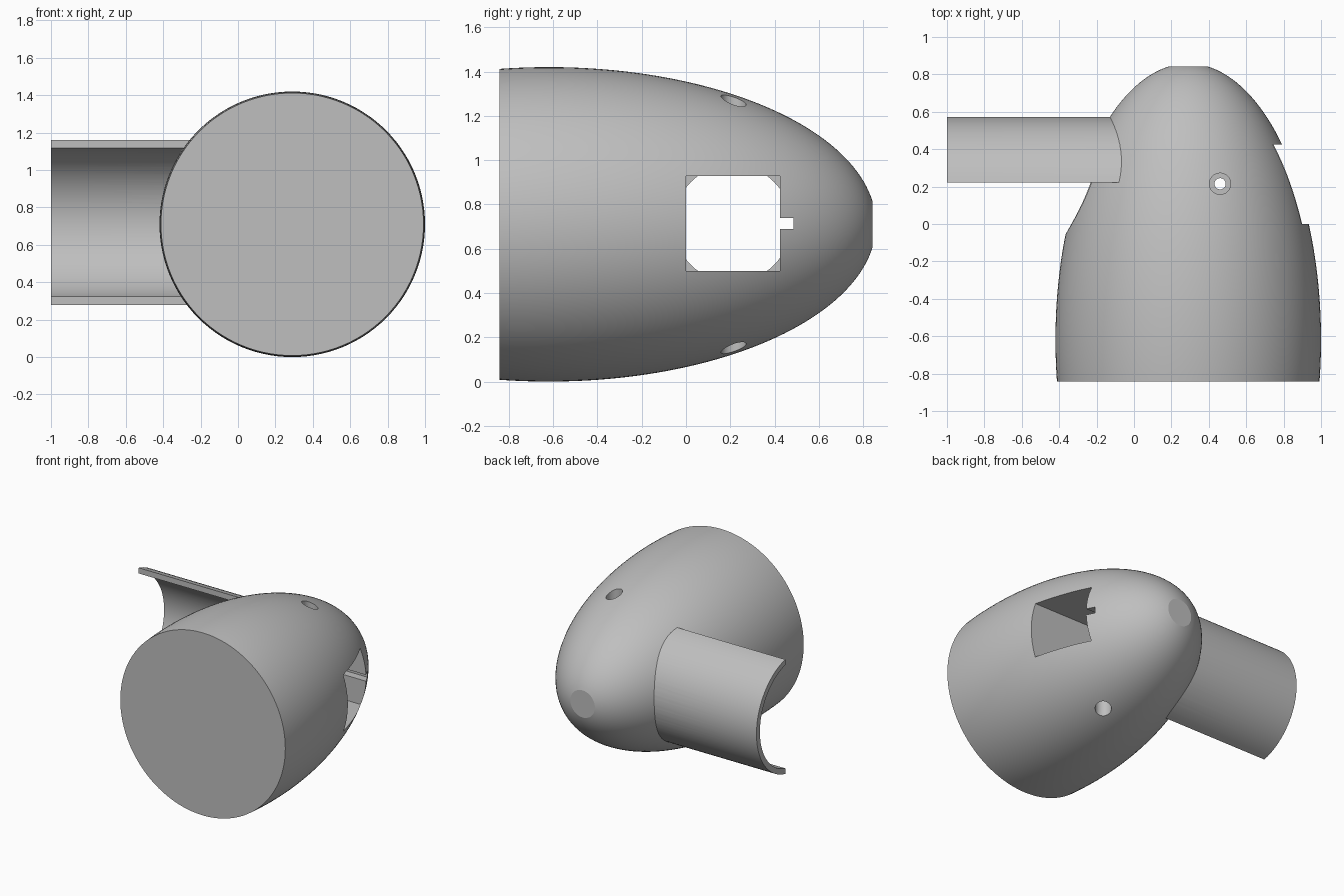
import bpy, bmesh
from math import sin, cos, pi, asin, acos, radians, sqrt

if "Cube" in bpy.data.objects:
    bpy.data.objects.remove(bpy.data.objects["Cube"], do_unlink=True)

CX, CZ = 0.29, 0.71          # axis of the shell
WY, WZ = 0.21, 0.714         # centre of the side opening

grey = bpy.data.materials.new("plain_grey")
grey.use_nodes = True
colour = (0.52, 0.52, 0.52, 1)
grey.diffuse_color = colour
grey.node_tree.nodes["Principled BSDF"].inputs["Base Color"].default_value = colour


def loft(name, rings):
    """Closed solid through matching rings of points."""
    bm = bmesh.new()
    loops = [[bm.verts.new(p) for p in ring] for ring in rings]
    n = len(loops[0])
    for a, b in zip(loops, loops[1:]):
        for i in range(n):
            j = (i + 1) % n
            bm.faces.new((a[i], a[j], b[j], b[i]))
    bm.faces.new(loops[0][::-1])
    bm.faces.new(loops[-1])
    bmesh.ops.recalc_face_normals(bm, faces=bm.faces)
    mesh = bpy.data.meshes.new(name)
    bm.to_mesh(mesh)
    bm.free()
    mesh.materials.append(grey)
    obj = bpy.data.objects.new(name, mesh)
    bpy.context.collection.objects.link(obj)
    return obj


def circle(r, n):
    return [(r * cos(2 * pi * i / n), r * sin(2 * pi * i / n)) for i in range(n)]


def along_x(name, section, x0, x1):
    return loft(name, [[(x, y, z) for y, z in section] for x in (x0, x1)])


def along_z(name, r, z0, z1):
    section = circle(r, 32)
    return loft(name, [[(0.46 + u, 0.215 + v, z) for u, v in section] for z in (z0, z1)])


def rect(y0, y1, half):
    return [(y0, WZ - half), (y1, WZ - half), (y1, WZ + half), (y0, WZ + half)]


def combine(target, other, operation):
    mod = target.modifiers.new(operation, "BOOLEAN")
    mod.operation, mod.solver, mod.object = operation, "EXACT", other
    bpy.context.view_layer.objects.active = target
    bpy.ops.object.modifier_apply(modifier=mod.name)
    bpy.data.objects.remove(other, do_unlink=True)


# Bullet-shaped shell: elliptical profile turned about the y axis
R, MID, LENGTH, END = 0.71, -0.62, 1.478, 0.842
t0, t1 = asin((-END - MID) / LENGTH), asin((END - MID) / LENGTH)
rings = []
for k in range(49):
    t = t0 + (t1 - t0) * k / 48
    rings.append([(CX + u, MID + LENGTH * sin(t), CZ + v)
                  for u, v in circle(R * cos(t), 112)])
shell = loft("bullet_shell", rings)

# Open half tube on the side, an arc section with its mouth to the front
TY, TZ, MOUTH = 0.12, 0.72, 0.222


def arc(r):
    a = acos((MOUTH - TY) / r)
    return [(TY + r * cos(s), TZ + r * sin(s))
            for s in (-a + 2 * a * i / 36 for i in range(37))]


trough = along_x("half_tube", arc(0.452) + arc(0.41)[::-1], -1.0, 0.04)
combine(shell, trough, "UNION")

# Square window, key slot and round bore make one passage through the shell
combine(shell, along_x("window_cut", rect(0.0, 0.425, 0.215), 0.1, 1.2), "DIFFERENCE")
bore = [(WY + u, WZ + v) for u, v in circle(0.265, 64)]
combine(shell, along_x("bore_cut", bore, -0.9, 0.101), "DIFFERENCE")
combine(shell, along_x("slot_cut", rect(0.3, 0.485, 0.024), -0.45, 1.2), "DIFFERENCE")

# Upright screw hole with a wider recess at the top and bottom
combine(shell, along_z("hole_cut", 0.03, -0.2, 1.6), "DIFFERENCE")
for z0, z1 in ((1.12, 1.6), (-0.2, 0.3)):
    combine(shell, along_z("recess_cut", 0.057, z0, z1), "DIFFERENCE")

# Smooth curved surfaces, keeping cut edges crisp
shell.name = "shell_with_half_tube"
bpy.ops.object.select_all(action="DESELECT")
shell.select_set(True)
bpy.context.view_layer.objects.active = shell
bpy.ops.object.shade_smooth_by_angle(angle=radians(13))
